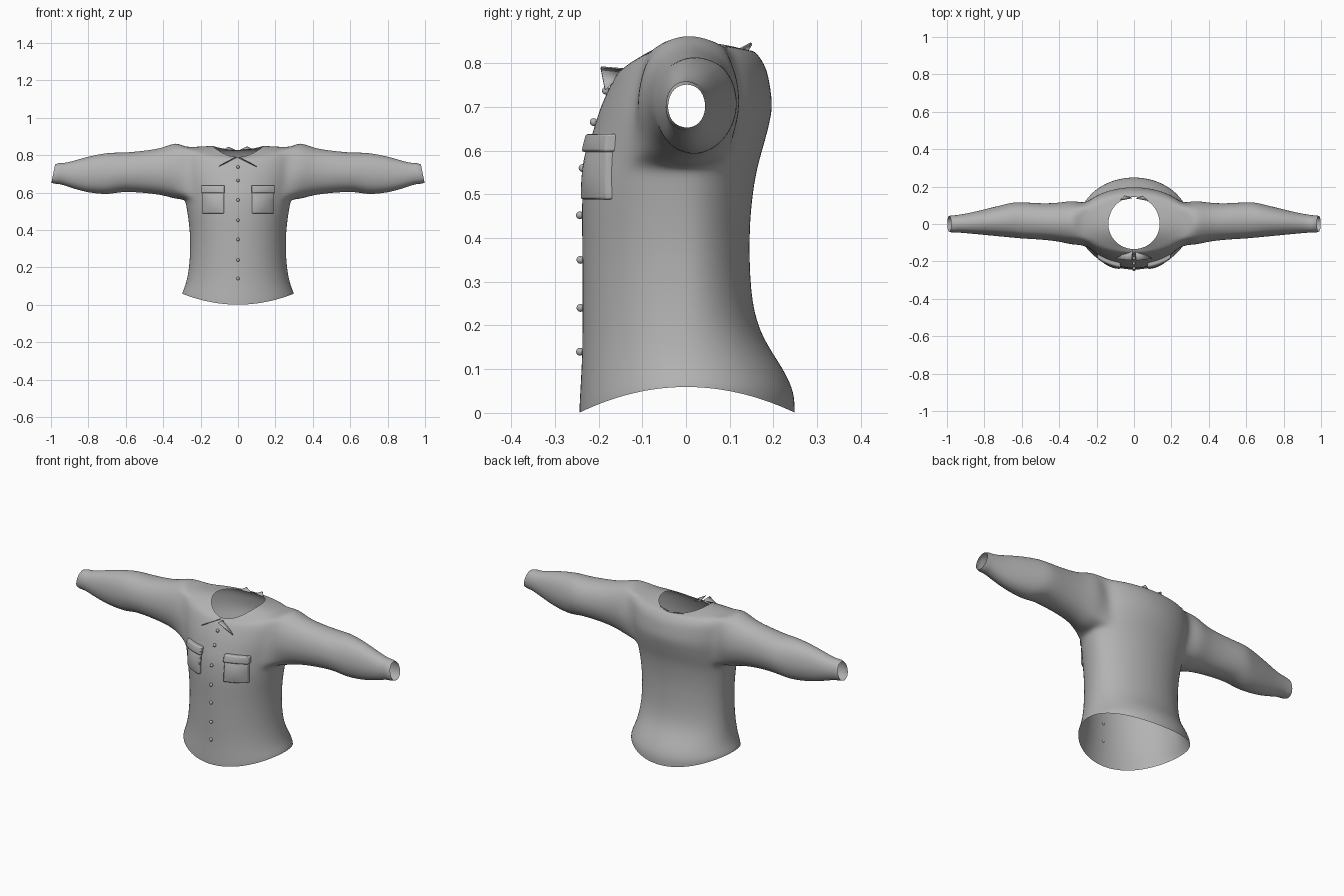
import bpy, bmesh, math
from mathutils import Vector
from mathutils.bvhtree import BVHTree

cube = bpy.data.objects.get("Cube")
if cube:
    bpy.data.objects.remove(cube, do_unlink=True)

grey = bpy.data.materials.new("grey_cloth")
grey.use_nodes = True
COLOUR = (0.45, 0.45, 0.45, 1)
grey.diffuse_color = COLOUR
grey.node_tree.nodes["Principled BSDF"].inputs["Base Color"].default_value = COLOUR


def finish(name, bm, angle=60):
    """Turn a bmesh into a smooth-shaded object."""
    mesh = bpy.data.meshes.new(name)
    bm.to_mesh(mesh)
    bm.free()
    mesh.materials.append(grey)
    obj = bpy.data.objects.new(name, mesh)
    bpy.context.collection.objects.link(obj)
    bpy.ops.object.select_all(action='DESELECT')
    obj.select_set(True)
    bpy.context.view_layer.objects.active = obj
    bpy.ops.object.shade_smooth_by_angle(angle=math.radians(angle))
    return obj


# Torso rings: half width, side z, front y, front z, back y, back z
TORSO = [
    (.300, .06, -.245, .00, .250, .00),
    (.298, .07, -.245, .02, .250, .045),
    (.280, .11, -.240, .10, .225, .10),
    (.265, .18, -.238, .17, .175, .17),
    (.257, .27, -.238, .26, .150, .25),
    (.257, .38, -.238, .37, .145, .37),
    (.268, .47, -.240, .46, .148, .46),
    (.278, .53, -.237, .53, .160, .55),
    (.285, .565, -.23, .59, .178, .61),
    (.300, .62, -.215, .64, .190, .655),
    (.315, .69, -.200, .69, .200, .70),
    (.320, .76, -.183, .73, .193, .75),
    (.315, .82, -.168, .76, .185, .79),
    (.290, .843, -.155, .78, .165, .82),
    (.220, .845, -.148, .785, .155, .828),
    (.138, .85, -.135, .79, .145, .828),
]
# Sleeve rings: x, front y, back y, bottom z, top z
SLEEVE = [
    (.33, -.115, .130, .565, .870),
    (.40, -.095, .115, .588, .836),
    (.50, -.085, .112, .600, .822),
    (.60, -.080, .120, .606, .812),
    (.65, -.075, .118, .600, .812),
    (.70, -.070, .105, .590, .811),
    (.80, -.060, .080, .600, .792),
    (.88, -.052, .060, .622, .768),
    (.94, -.046, .050, .647, .756),
    (.965, -.049, .047, .646, .759),
    (.988, -.042, .045, .653, .750),
]
SIDES, LOW, HIGH, HALF = 32, 8, 13, 3

# Shirt body: torso rings with an armhole left open on each side
bm = bmesh.new()
rings = []
for w, zs, yf, zf, yb, zb in TORSO:
    ring = []
    for i in range(SIDES):
        a = 2 * math.pi * i / SIDES
        c, s = math.cos(a), math.sin(a)
        y, z = (yb, zb) if s > 0 else (yf, zf)
        ring.append(bm.verts.new((w * c, y * abs(s), zs + (z - zs) * s * s)))
    rings.append(ring)


def in_armhole(row, col):
    side = (col + HALF) % (SIDES // 2)
    return LOW <= row < HIGH and side < 2 * HALF


for r in range(len(rings) - 1):
    for i in range(SIDES):
        if not in_armhole(r, i):
            j = (i + 1) % SIDES
            bm.faces.new((rings[r][i], rings[r][j], rings[r + 1][j], rings[r + 1][i]))

# Sleeves: rings carried outward from the armhole edge to the cuff
for side, mid in ((1, 0), (-1, SIDES // 2)):
    cols = [(mid + k) % SIDES for k in range(-HALF, HALF + 1)]
    edge = [rings[LOW][c] for c in cols]
    edge += [rings[r][cols[-1]] for r in range(LOW + 1, HIGH)]
    edge += [rings[HIGH][c] for c in reversed(cols)]
    edge += [rings[r][cols[0]] for r in range(HIGH - 1, LOW, -1)]
    angles = [math.atan2(v.co.z - .70, v.co.y) for v in edge]
    previous = edge
    for x, y0, y1, z0, z1 in SLEEVE:
        ring = []
        for a in angles:
            tilt = -.010 * math.sin(a) if x > .93 else 0
            ring.append(bm.verts.new((side * (x + tilt),
                                      (y0 + y1) / 2 + (y1 - y0) / 2 * 1.02 * math.cos(a),
                                      (z0 + z1) / 2 + (z1 - z0) / 2 * 1.02 * math.sin(a))))
        n = len(ring)
        for i in range(n):
            j = (i + 1) % n
            bm.faces.new((previous[i], previous[j], ring[j], ring[i]))
        previous = ring
bmesh.ops.recalc_face_normals(bm, faces=bm.faces)
body = finish("shirt_body", bm, 180)
body.modifiers.new("smooth_cloth", 'SUBSURF').levels = 2
body.modifiers["smooth_cloth"].render_levels = 2

# Front surface lookup, so that details sit on the cloth
bpy.context.view_layer.update()
tree = BVHTree.FromObject(body, bpy.context.evaluated_depsgraph_get())


def front_y(x, z):
    hit = tree.ray_cast(Vector((x, -1, z)), Vector((0, 1, 0)))[0]
    return hit.y if hit else -.2


def pad(name, x0, x1, z0, z1, lift, bulge):
    """A padded panel that follows the chest."""
    bm = bmesh.new()
    bmesh.ops.create_grid(bm, x_segments=6, y_segments=6, size=1)
    for v in bm.verts:
        u, t = v.co.x, v.co.y
        x = (x0 + x1) / 2 + u * (x1 - x0) / 2
        z = (z0 + z1) / 2 + t * (z1 - z0) / 2
        puff = bulge * (1 - u * u) * (1 - t * t)
        v.co = (x, front_y(x, z) - lift - puff, z)
    rim = bmesh.ops.extrude_face_region(bm, geom=bm.faces[:])["geom"]
    for v in rim:
        if isinstance(v, bmesh.types.BMVert):
            v.co.y += lift + .006
    bmesh.ops.recalc_face_normals(bm, faces=bm.faces)
    obj = finish(name, bm, 50)
    bevel = obj.modifiers.new("soft_edge", 'BEVEL')
    bevel.width, bevel.segments = .005, 2


# Chest pockets with flaps
for label, s in (("left", 1), ("right", -1)):
    a, b = sorted((s * .075, s * .19))
    pad(label + "_pocket", a, b, .488, .6, .014, .008)
    a, b = sorted((s * .071, s * .196))
    pad(label + "_pocket_flap", a, b, .597, .638, .022, .003)

# Button row
for n, z in enumerate((.14, .24, .35, .452, .56, .665, .737)):
    bm = bmesh.new()
    bmesh.ops.create_uvsphere(bm, u_segments=10, v_segments=6, radius=.009)
    bmesh.ops.translate(bm, verts=bm.verts, vec=(0, front_y(0, z) - .005, z))
    finish("button_%d" % (n + 1), bm)

# Collar points at the front and small collar tabs at the back
TABS = {
    "collar_point": ((.006, -.135, .785), (.012, -.195, .790), (.10, -.185, .740)),
    "back_collar_tab": ((.01, .138, .826), (.05, .150, .845), (.075, .125, .832)),
}
for name, corners in TABS.items():
    for label, s in (("left", 1), ("right", -1)):
        bm = bmesh.new()
        bm.faces.new([bm.verts.new((s * x, y, z)) for x, y, z in corners])
        tab = finish(label + "_" + name, bm)
        tab.modifiers.new("thickness", 'SOLIDIFY').thickness = .003
